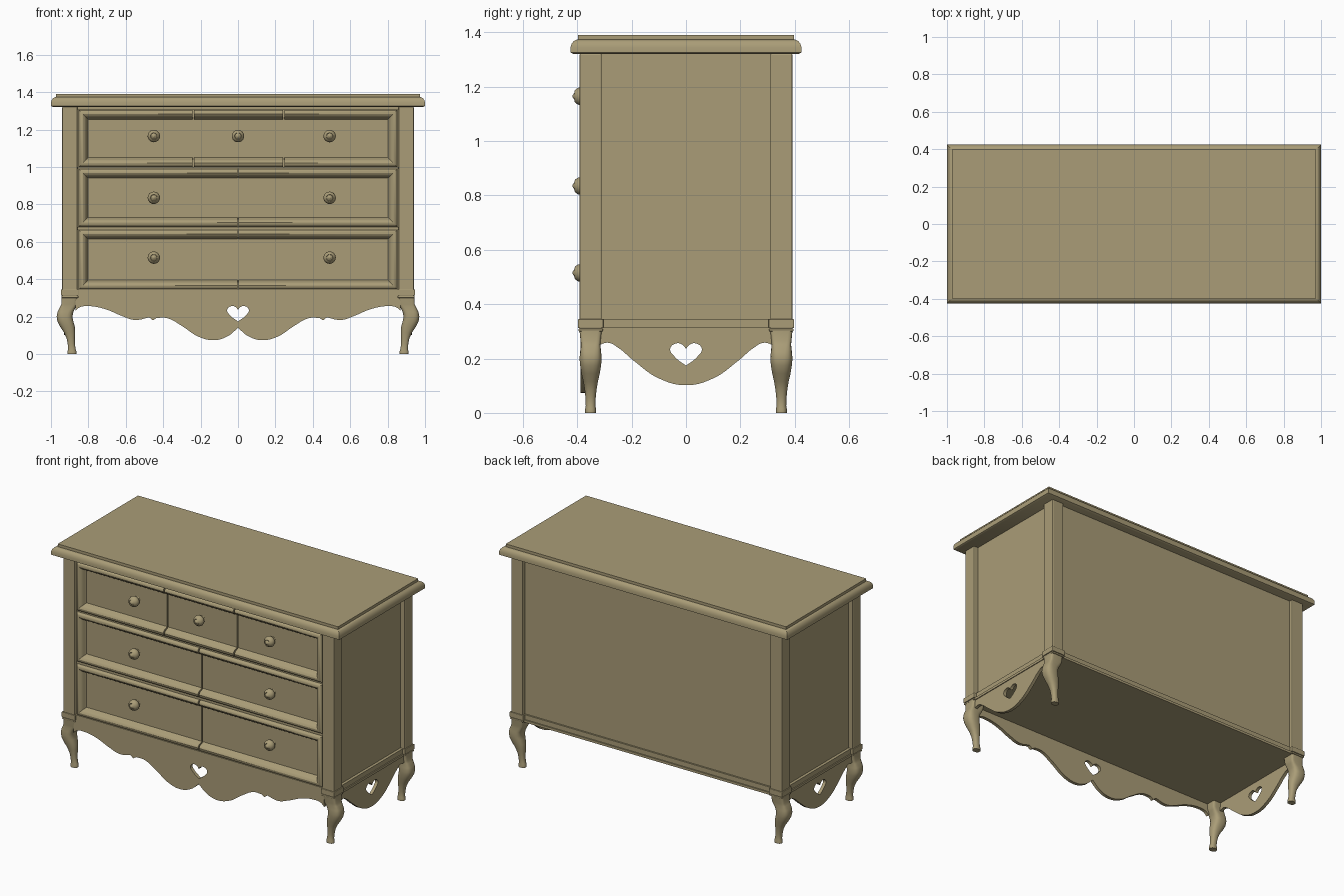
import bpy, bmesh, math
from mathutils import Vector

if "Cube" in bpy.data.objects:
    bpy.data.objects.remove(bpy.data.objects["Cube"], do_unlink=True)

paint = bpy.data.materials.new("khaki paint")
paint.use_nodes = True
COLOR = (0.40, 0.335, 0.185, 1)
paint.diffuse_color = COLOR
paint.node_tree.nodes["Principled BSDF"].inputs["Base Color"].default_value = COLOR
paint.node_tree.nodes["Principled BSDF"].inputs["Roughness"].default_value = 0.7


def smooth(ob):
    bpy.ops.object.select_all(action="DESELECT")
    ob.select_set(True)
    bpy.context.view_layer.objects.active = ob
    bpy.ops.object.shade_smooth_by_angle(angle=math.radians(32))


def add(name, bm):
    bmesh.ops.recalc_face_normals(bm, faces=bm.faces)
    me = bpy.data.meshes.new(name)
    bm.to_mesh(me)
    bm.free()
    ob = bpy.data.objects.new(name, me)
    bpy.context.collection.objects.link(ob)
    me.materials.append(paint)
    return ob


def box(name, x0, x1, y0, y1, z0, z1, bevel=0):
    bm = bmesh.new()
    bmesh.ops.create_cube(bm, size=1)
    for v in bm.verts:
        v.co = Vector(((x0 + x1) / 2 + v.co.x * (x1 - x0),
                       (y0 + y1) / 2 + v.co.y * (y1 - y0),
                       (z0 + z1) / 2 + v.co.z * (z1 - z0)))
    if bevel:
        bmesh.ops.bevel(bm, geom=bm.edges[:], offset=bevel, segments=2,
                        profile=0.5, affect="EDGES")
    return add(name, bm)


def loft(name, rings):
    """Skin a stack of closed rings and cap both ends."""
    bm = bmesh.new()
    rows = [[bm.verts.new(p) for p in ring] for ring in rings]
    n = len(rows[0])
    for a, b in zip(rows, rows[1:]):
        for i in range(n):
            j = (i + 1) % n
            bm.faces.new((a[i], a[j], b[j], b[i]))
    bm.faces.new(rows[0])
    bm.faces.new(rows[-1])
    ob = add(name, bm)
    smooth(ob)
    return ob


def rect(a0, a1, b0, b1, inset):
    return [(a0 + inset, b0 + inset), (a1 - inset, b0 + inset),
            (a1 - inset, b1 - inset), (a0 + inset, b1 - inset)]


# Moulded top with a thin raised plate
TOP = [(0.012, 1.32), (0, 1.326), (0, 1.345), (0.004, 1.358), (0.012, 1.368),
       (0.022, 1.373), (0.028, 1.373), (0.028, 1.39)]
loft("top", [[(x, y, z) for x, y in rect(-1, 1, -0.425, 0.425, d)] for d, z in TOP])

# Carcass, corner posts, collars and base rails
box("carcass", -0.91, 0.91, -0.345, 0.37, 0.3, 1.322)
for sx, side in ((1, "left"), (-1, "right")):
    for sy, end in ((1, "back"), (-1, "front")):
        xs = sorted((sx * 0.858, sx * 0.94))
        ys = sorted((sy * 0.31, sy * 0.392))
        box(f"{end}_{side}_post", *xs, *ys, 0.3, 1.322, 0.005)
        for z0, z1, g in ((0.3, 0.31, 0.004), (0.312, 0.345, 0.006)):
            box(f"{end}_{side}_collar", xs[0] - g, xs[1] + g,
                ys[0] - g, ys[1] + g, z0, z1, 0.003)
    for z0, z1, x in ((0.3, 0.315, 0.935), (0.315, 0.345, 0.928)):
        box(f"{side}_base_rail", *sorted((sx * 0.9, sx * x)), -0.31, 0.31, z0, z1)
for z0, z1, y in ((0.3, 0.315, 0.387), (0.315, 0.345, 0.38)):
    box("back_base_rail", -0.858, 0.858, 0.36, y, z0, z1)
box("front_base_rail", -0.858, 0.858, -0.39, -0.34, 0.3, 0.348)
for z0, z1 in ((0.664, 0.68), (0.99, 1.0), (1.308, 1.322)):
    box("drawer_rail", -0.858, 0.858, -0.375, -0.34, z0, z1)

# Drawer rows: rounded picture-frame moulding around a recessed panel
FRAME = [(0, -0.335), (0, -0.376), (0.004, -0.385), (0.012, -0.391), (0.022, -0.392),
         (0.032, -0.387), (0.04, -0.376), (0.044, -0.362), (0.05, -0.355)]
KNOB = [(0.018, -0.35), (0.018, -0.356), (0.012, -0.36), (0.012, -0.366), (0.024, -0.37),
        (0.031, -0.378), (0.033, -0.387), (0.031, -0.397), (0.025, -0.406),
        (0.018, -0.411), (0.016, -0.409), (0.01, -0.413), (0.004, -0.417)]
ROWS = [("upper", 1.0, 1.305, 1.165, (-0.24, 0.245), (-0.45, 0, 0.49)),
        ("middle", 0.68, 0.99, 0.835, (0,), (-0.45, 0.49)),
        ("lower", 0.345, 0.664, 0.515, (0,), (-0.45, 0.49))]
for label, z0, z1, kz, gaps, knobs in ROWS:
    row = loft(f"{label}_drawers", [[(x, y, z) for x, z in rect(-0.852, 0.852, z0, z1, d)]
                                    for d, y in FRAME])
    for gx in gaps:
        cutter = box(f"{label}_gap_cutter", gx - 0.004, gx + 0.004, -0.5, -0.347,
                     z0 - 0.01, z1 + 0.01)
        cutter.hide_render = True
        cutter.hide_viewport = True
        cutter.display_type = "WIRE"
        mod = row.modifiers.new("gap", "BOOLEAN")
        mod.operation = "DIFFERENCE"
        mod.solver = "EXACT"
        mod.object = cutter
    # Turned knobs
    for kx in knobs:
        loft(f"{label}_knob", [[(kx + r * math.cos(t * math.tau / 24), y,
                                 kz + r * math.sin(t * math.tau / 24)) for t in range(24)]
                               for r, y in KNOB])

# Cabriole legs: (height, inner x, outer x, half depth, squareness)
LEG = [(0.302, 0.86, 0.943, 0.041, 0.25), (0.265, 0.862, 0.945, 0.037, 0.3),
       (0.25, 0.868, 0.952, 0.036, 0.4), (0.225, 0.88, 0.965, 0.039, 0.6),
       (0.2, 0.885, 0.97, 0.041, 0.7), (0.175, 0.88, 0.966, 0.039, 0.75),
       (0.145, 0.872, 0.951, 0.034, 0.8), (0.115, 0.87, 0.931, 0.027, 0.85),
       (0.085, 0.872, 0.917, 0.022, 0.85), (0.055, 0.872, 0.911, 0.019, 0.85),
       (0.025, 0.868, 0.908, 0.018, 0.85), (0.015, 0.864, 0.912, 0.02, 0.85),
       (0, 0.864, 0.912, 0.02, 0.85)]


def power(v, e):
    return math.copysign(abs(v) ** e, v)


for sx, side in ((1, "left"), (-1, "right")):
    for sy, end in ((1, "back"), (-1, "front")):
        rings = []
        for z, xi, xo, h, e in LEG:
            angles = [(t + 0.5) * math.tau / 20 for t in range(20)]
            rings.append([(sx * ((xi + xo) / 2 + (xo - xi) / 2 * power(math.cos(a), e)),
                           sy * 0.351 + h * power(math.sin(a), e), z) for a in angles])
        loft(f"{end}_{side}_leg", rings)


# Scalloped aprons with a heart cut-out
def apron(name, half, end, location, turn):
    """half runs from the outer end to the middle: (x, z, is_corner)."""
    mirror = [(-x, z, c) for x, z, c in reversed(half) if x]
    outline = [(-end, 0.31, 1)] + half + mirror + [(end, 0.31, 1)]
    heart_half = [(0, 0.235, 1), (0.012, 0.25, 0), (0.035, 0.256, 0),
                  (0.058, 0.236, 0), (0.04, 0.205, 0), (0, 0.174, 1)]
    heart = heart_half + [(-x, z, c) for x, z, c in reversed(heart_half) if x]
    cu = bpy.data.curves.new(name, "CURVE")
    cu.dimensions = "2D"
    cu.fill_mode = "BOTH"
    cu.extrude = 0.01
    cu.resolution_u = 8
    for points in (outline, heart):
        sp = cu.splines.new("BEZIER")
        sp.bezier_points.add(len(points) - 1)
        sp.use_cyclic_u = True
        for bp, (x, z, corner) in zip(sp.bezier_points, points):
            bp.co = (x, z, 0)
            bp.handle_left_type = bp.handle_right_type = "VECTOR" if corner else "AUTO"
    ob = bpy.data.objects.new(name, cu)
    bpy.context.collection.objects.link(ob)
    cu.materials.append(paint)
    ob.location = location
    ob.rotation_euler = (math.pi / 2, 0, turn)
    bpy.ops.object.select_all(action="DESELECT")
    ob.select_set(True)
    bpy.context.view_layer.objects.active = ob
    bpy.ops.object.convert(target="MESH")
    smooth(bpy.context.view_layer.objects.active)


FRONT = [(-0.87, 0.23, 1), (-0.845, 0.25, 0), (-0.8, 0.256, 0), (-0.71, 0.24, 0),
         (-0.62, 0.203, 0), (-0.55, 0.182, 0), (-0.475, 0.196, 1), (-0.455, 0.18, 1),
         (-0.435, 0.193, 1), (-0.38, 0.192, 0), (-0.3, 0.15, 0), (-0.21, 0.092, 0),
         (-0.125, 0.074, 0), (-0.055, 0.095, 0), (0, 0.14, 1)]
SIDE = [(-0.32, 0.25, 1), (-0.285, 0.258, 0), (-0.25, 0.24, 0), (-0.19, 0.19, 0),
        (-0.1, 0.127, 0), (0, 0.102, 0)]
apron("front_apron", FRONT, 0.87, (0, -0.378, 0), 0)
for sx, side in ((1, "left"), (-1, "right")):
    apron(f"{side}_apron", SIDE, 0.32, (sx * 0.92, 0, 0), math.pi / 2)
